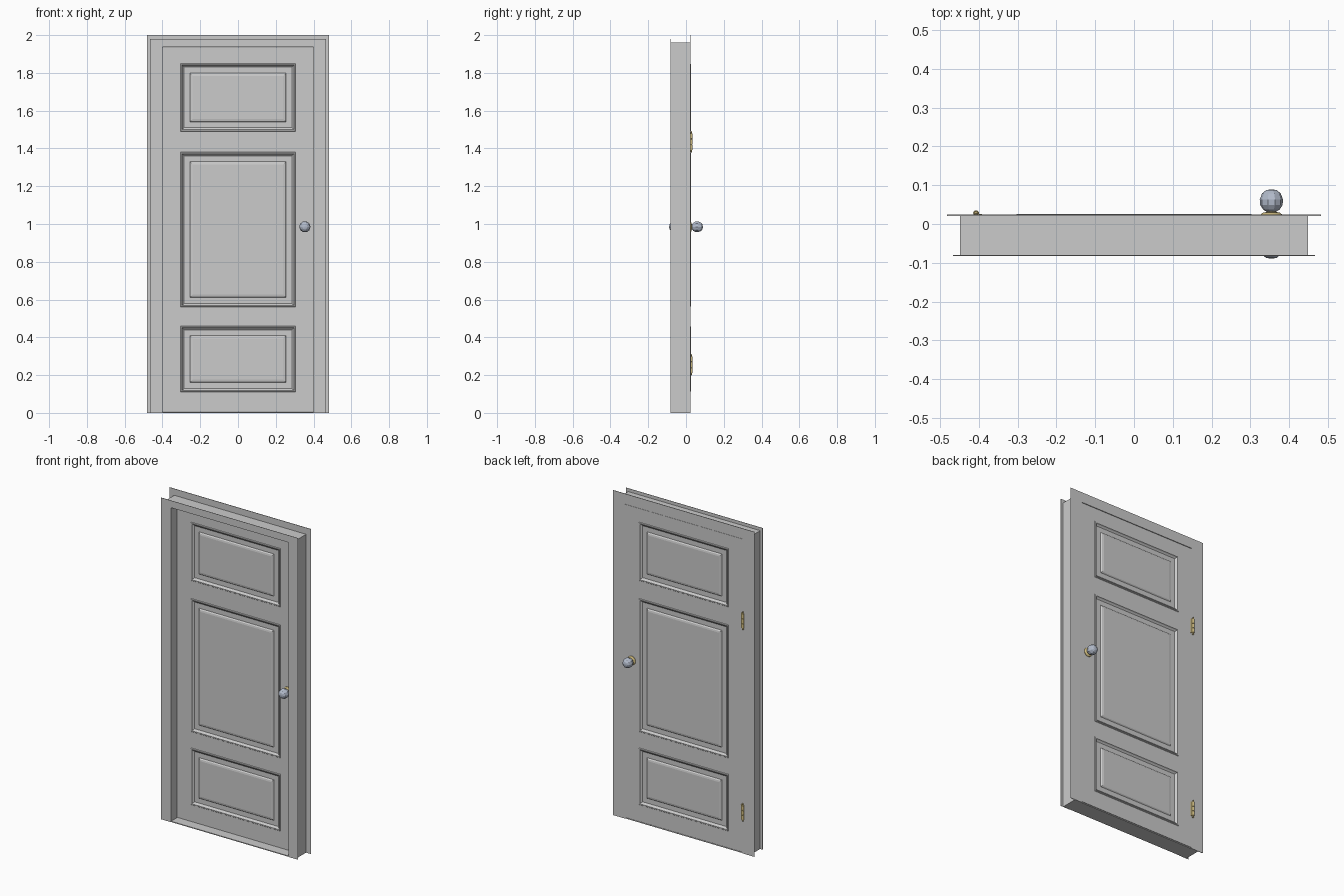
import bpy, bmesh, math

if "Cube" in bpy.data.objects:
    bpy.data.objects.remove(bpy.data.objects["Cube"])

def mat(name, col):
    m = bpy.data.materials.new(name)
    m.diffuse_color = col
    m.use_nodes = True
    m.node_tree.nodes["Principled BSDF"].inputs["Base Color"].default_value = m.diffuse_color
    return m

gold = mat("brass", (0.65, 0.52, 0.22, 1))
glass = mat("crystal", (0.45, 0.50, 0.60, 1))

def finish(name, bm, material=None):
    me = bpy.data.meshes.new(name)
    bmesh.ops.recalc_face_normals(bm, faces=bm.faces)
    bm.to_mesh(me)
    bm.free()
    ob = bpy.data.objects.new(name, me)
    bpy.context.collection.objects.link(ob)
    if material:
        me.materials.append(material)
    return ob

def box(name, x0, x1, y0, y1, z0, z1, material=None):
    bm = bmesh.new()
    bmesh.ops.create_cube(bm, size=1)
    for v in bm.verts:
        v.co = ((x0 + x1) / 2 + v.co.x * (x1 - x0),
                (y0 + y1) / 2 + v.co.y * (y1 - y0),
                (z0 + z1) / 2 + v.co.z * (z1 - z0))
    return finish(name, bm, material)

def arch(name, inner_x, inner_z, outer_x, outer_z, y0, y1):
    # Upside-down U outline, extruded in depth
    pts = [(-outer_x, 0), (-outer_x, outer_z), (outer_x, outer_z), (outer_x, 0),
           (inner_x, 0), (inner_x, inner_z), (-inner_x, inner_z), (-inner_x, 0)]
    bm = bmesh.new()
    f = bm.faces.new([bm.verts.new((x, y0, z)) for x, z in pts])
    ext = bmesh.ops.extrude_face_region(bm, geom=[f])
    for v in ext["geom"]:
        if isinstance(v, bmesh.types.BMVert):
            v.co.y = y1
    return finish(name, bm)

def lathe(name, profile, segs, loc, axis, material, smooth=True):
    # profile: (radius, height) points turned round the y or z axis
    bm = bmesh.new()
    rings = []
    for r, h in profile:
        ring = []
        for i in range(segs):
            a = 2 * math.pi * i / segs
            c, s = r * math.cos(a), r * math.sin(a)
            p = (c, h, s) if axis == "y" else (c, s, h)
            ring.append(bm.verts.new([p[k] + loc[k] for k in range(3)]))
        rings.append(ring)
    for a, b in zip(rings, rings[1:]):
        for i in range(segs):
            j = (i + 1) % segs
            bm.faces.new((a[i], a[j], b[j], b[i]))
    bm.faces.new(rings[0])
    bm.faces.new(rings[-1])
    ob = finish(name, bm, material)
    if smooth:
        bpy.context.view_layer.objects.active = ob
        ob.select_set(True)
        bpy.ops.object.shade_smooth_by_angle(angle=math.radians(35))
        ob.select_set(False)
    return ob

def mirror_y(ob):
    m = ob.modifiers.new("both_sides", "MIRROR")
    m.use_axis = (False, True, False)

# Frame: jamb lining, thin front and back casings, sill
arch("jamb", 0.40, 1.936, 0.449, 1.96, -0.08, 0.021)
arch("front_casing", 0.40, 1.936, 0.466, 1.98, -0.082, -0.08)
arch("back_casing", 0.40, 1.936, 0.482, 2.0, 0.021, 0.024)
box("sill", -0.40, 0.40, -0.08, 0.021, 0, 0.005)

# Door leaf: stiles and rails around three moulded panels, mirrored front to back
FACE = 0.022
xs = [-0.399, -0.305, 0.305, 0.399]
zs = [0.007, 0.11, 0.46, 0.56, 1.38, 1.49, 1.85, 1.934]
bm = bmesh.new()
grid = [[bm.verts.new((x, FACE, z)) for z in zs] for x in xs]
moulding = [(0.003, 0.004), (0.009, 0.004), (0.013, -0.002), (0.020, -0.008),
            (0.050, -0.008), (0.056, -0.002), (0.066, 0.0)]
for i in range(3):
    for j in range(7):
        ring = [grid[i][j], grid[i + 1][j], grid[i + 1][j + 1], grid[i][j + 1]]
        if i == 1 and j in (1, 3, 5):
            x0, x1, z0, z1 = xs[1], xs[2], zs[j], zs[j + 1]
            for d, h in moulding:
                new = [bm.verts.new((x, FACE + h, z)) for x, z in
                       ((x0 + d, z0 + d), (x1 - d, z0 + d), (x1 - d, z1 - d), (x0 + d, z1 - d))]
                for k in range(4):
                    n = (k + 1) % 4
                    bm.faces.new((ring[k], ring[n], new[n], new[k]))
                ring = new
        bm.faces.new(ring)
rim = [e for e in bm.edges if e.is_boundary]
ext = bmesh.ops.extrude_edge_only(bm, edges=rim)
for v in ext["geom"]:
    if isinstance(v, bmesh.types.BMVert):
        v.co.y = 0
mirror_y(finish("door_leaf", bm))

# Knob set: brass rose and neck, faceted crystal ball, on both sides
KX, KZ = 0.354, 0.985
rose = lathe("knob_rose", [(0.027, 0.020), (0.027, 0.025), (0.022, 0.029), (0.012, 0.031),
                           (0.010, 0.036)], 24, (KX, 0, KZ), "y", gold)
ball = lathe("knob_ball", [(0.011, 0.031), (0.021, 0.037), (0.029, 0.049), (0.030, 0.063),
                           (0.024, 0.079), (0.014, 0.087), (0.004, 0.089)], 10,
             (KX, 0, KZ), "y", glass, smooth=False)
for ob in (rose, ball):
    mirror_y(ob)

# Hinges: leaf plates, three knuckles and finial pins
for n, z in (("lower", 0.255), ("upper", 1.435)):
    box(n + "_hinge_leaf", -0.409, -0.392, 0.020, 0.0255, z - 0.045, z + 0.045, gold)
    for k in (-1, 0, 1):
        r = 0.0075
        c = z + k * 0.03
        lathe(n + "_hinge_knuckle", [(r - 0.001, c - 0.0145), (r, c - 0.0135),
                                     (r, c + 0.0135), (r - 0.001, c + 0.0145)],
              14, (-0.407, 0.028, 0), "z", gold)
    lathe(n + "_hinge_pin", [(0.001, z - 0.057), (0.005, z - 0.052), (0.003, z - 0.046),
                             (0.003, z + 0.046), (0.005, z + 0.052), (0.001, z + 0.057)],
          12, (-0.407, 0.028, 0), "z", gold)
